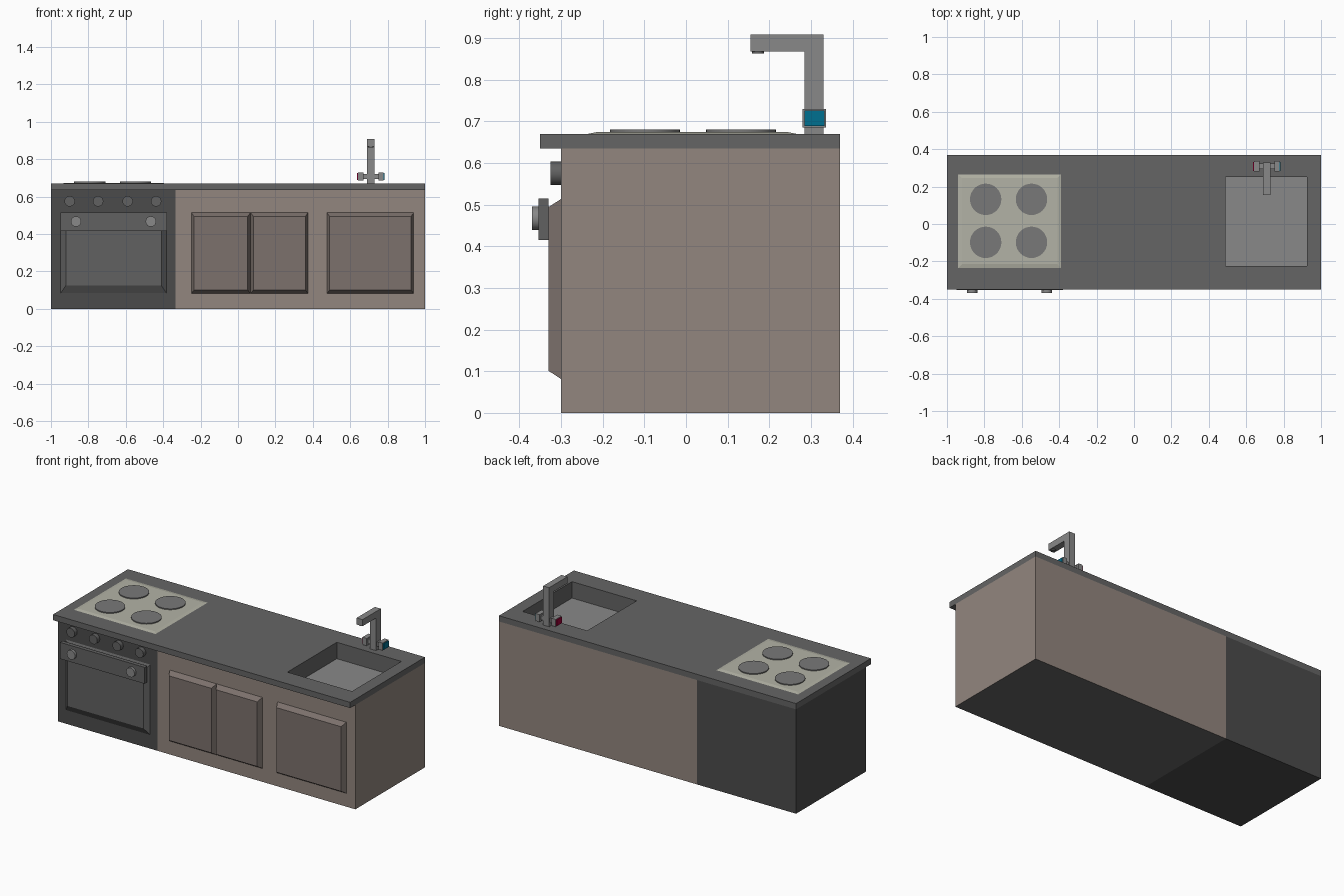
import bpy, bmesh
from math import pi
from mathutils import Matrix, Vector

if "Cube" in bpy.data.objects:
    bpy.data.objects.remove(bpy.data.objects["Cube"])


def material(name, r, g, b):
    m = bpy.data.materials.new(name)
    m.diffuse_color = (r, g, b, 1)
    m.use_nodes = True
    m.node_tree.nodes["Principled BSDF"].inputs["Base Color"].default_value = m.diffuse_color
    return m


BROWN = material("brown_front", 0.29, 0.24, 0.21)
DOOR = material("door_brown", 0.20, 0.165, 0.15)
DARK = material("oven_dark", 0.07, 0.07, 0.07)
GLASS = material("oven_door_grey", 0.12, 0.12, 0.12)
STONE = material("counter_grey", 0.13, 0.13, 0.13)
STEEL = material("steel", 0.25, 0.25, 0.25)
PLATE = material("hob_cream", 0.45, 0.45, 0.38)
BURNER = material("burner_grey", 0.19, 0.19, 0.19)
RED = material("hot_red", 0.35, 0.0, 0.04)
BLUE = material("cold_blue", 0.0, 0.16, 0.28)


def finish(bm, name, mat):
    me = bpy.data.meshes.new(name)
    bm.to_mesh(me)
    bm.free()
    ob = bpy.data.objects.new(name, me)
    bpy.context.collection.objects.link(ob)
    me.materials.append(mat)
    return ob


def box_bm(x, y, z):
    """Box in bmesh from (min, max) ranges."""
    bm = bmesh.new()
    bmesh.ops.create_cube(bm, size=1)
    for v in bm.verts:
        v.co = Vector(r[0] if c < 0 else r[1] for c, r in zip(v.co, (x, y, z)))
    return bm


def box(name, x, y, z, mat):
    return finish(box_bm(x, y, z), name, mat)


def bevelled(name, x, y, z, mat, axis, side, inset):
    """Box whose face on one side of an axis is drawn in by inset (x, y, z)."""
    bm = box_bm(x, y, z)
    mid = Vector(((x[0] + x[1]) / 2, (y[0] + y[1]) / 2, (z[0] + z[1]) / 2))
    for v in bm.verts:
        if (v.co[axis] - mid[axis]) * side > 0:
            for i in range(3):
                if i != axis:
                    v.co[i] += inset[i] if v.co[i] < mid[i] else -inset[i]
    return finish(bm, name, mat)


def disc(name, loc, r, depth, mat, front=False, sides=32):
    """Short cylinder centred on loc, along z or along y when front."""
    bm = bmesh.new()
    m = Matrix.Translation(loc)
    if front:
        m = m @ Matrix.Rotation(pi / 2, 4, 'X')
    bmesh.ops.create_cone(bm, cap_ends=True, segments=sides, radius1=r,
                          radius2=r, depth=depth, matrix=m)
    ob = finish(bm, name, mat)
    bpy.context.view_layer.objects.active = ob
    ob.select_set(True)
    bpy.ops.object.shade_smooth_by_angle(angle=pi / 6)
    ob.select_set(False)
    return ob


def open_top(bm):
    bmesh.ops.delete(bm, geom=[f for f in bm.faces if f.normal.z > 0.9], context='FACES')


SPLIT = -0.333
SX, SY = (0.49, 0.925), (-0.225, 0.25)

# Oven body and cabinet body (cabinet open under the counter for the sink)
box("oven_body", (-1, SPLIT), (-0.30, 0.37), (0, 0.635), DARK)
bm = box_bm((SPLIT, 1), (-0.30, 0.37), (0, 0.635))
bm.normal_update()
open_top(bm)
cabinet = finish(bm, "cabinet_body", BROWN)
cabinet.data.materials.append(STONE)
for p in cabinet.data.polygons:
    p.material_index = int(p.normal.z < -0.9)

# Countertop: 3 x 3 grid of cells without the sink cell, extruded to thickness
bm = bmesh.new()
xs, ys = (-1, *SX, 1), (-0.35, *SY, 0.37)
grid = [[bm.verts.new((x, y, 0.635)) for y in ys] for x in xs]
for i in range(3):
    for j in range(3):
        if (i, j) != (1, 1):
            bm.faces.new((grid[i][j], grid[i + 1][j], grid[i + 1][j + 1], grid[i][j + 1]))
ext = bmesh.ops.extrude_face_region(bm, geom=bm.faces[:], use_keep_orig=True)
for g in ext["geom"]:
    if isinstance(g, bmesh.types.BMVert):
        g.co.z = 0.67
bmesh.ops.recalc_face_normals(bm, faces=bm.faces)
finish(bm, "countertop", STONE)

# Sink basin
bm = box_bm(SX, SY, (0.57, 0.635))
bm.normal_update()
open_top(bm)
bmesh.ops.reverse_faces(bm, faces=bm.faces)
basin = finish(bm, "sink_basin", STONE)
basin.data.materials.append(STEEL)
for p in basin.data.polygons:
    p.material_index = int(p.normal.z > 0.9)

# Hob plate and four burners
bevelled("hob_plate", (-0.95, -0.38), (-0.245, 0.275), (0.668, 0.674), PLATE, 2, 1, (0.03, 0.03, 0))
for x in (-0.793, -0.548):
    for y in (-0.098, 0.132):
        disc("burner", (x, y, 0.675), 0.084, 0.010, BURNER)

# Oven door, handle bar, its end studs and the control knobs
bevelled("oven_door", (-0.95, -0.38), (-0.325, -0.298), (0.08, 0.515), GLASS, 1, -1, (0.03, 0, 0.045))
box("oven_handle", (-0.95, -0.38), (-0.354, -0.33), (0.415, 0.515), GLASS)
for x in (-0.866, -0.466):
    disc("handle_stud", (x, -0.342, 0.467), 0.028, 0.056, STEEL, True)
for x in (-0.90, -0.748, -0.59, -0.438):
    disc("oven_knob", (x, -0.311, 0.575), 0.028, 0.028, GLASS, True)

# Cabinet doors
for x in ((-0.25, 0.067), (0.067, 0.375), (0.475, 0.94)):
    bevelled("cabinet_door", x, (-0.33, -0.298), (0.08, 0.515), DOOR, 1, -1, (0.015, 0, 0.021))

# Tap: L-shaped neck extruded along x, nozzle, two arms with coloured caps
TX = 0.71
bm = bmesh.new()
neck = [(0.285, 0.668), (0.33, 0.668), (0.33, 0.908), (0.155, 0.908), (0.155, 0.868), (0.285, 0.868)]
face = bm.faces.new([bm.verts.new((TX - 0.02, y, z)) for y, z in neck])
ext = bmesh.ops.extrude_face_region(bm, geom=[face], use_keep_orig=True)
for g in ext["geom"]:
    if isinstance(g, bmesh.types.BMVert):
        g.co.x = TX + 0.02
bmesh.ops.recalc_face_normals(bm, faces=bm.faces)
finish(bm, "tap_neck", STEEL)
disc("tap_nozzle", (TX, 0.173, 0.867), 0.014, 0.008, STONE, sides=16)
for s, side, mat in ((-1, "hot", RED), (1, "cold", BLUE)):
    def span(a, b):
        return tuple(sorted((TX + s * a, TX + s * b)))
    box(side + "_tap_arm", span(0.015, 0.045), (0.293, 0.324), (0.694, 0.72), STEEL)
    box(side + "_tap_handle", span(0.04, 0.068), (0.28, 0.336), (0.685, 0.73), STEEL)
    box(side + "_tap_cap", span(0.066, 0.073), (0.284, 0.332), (0.689, 0.726), mat)
